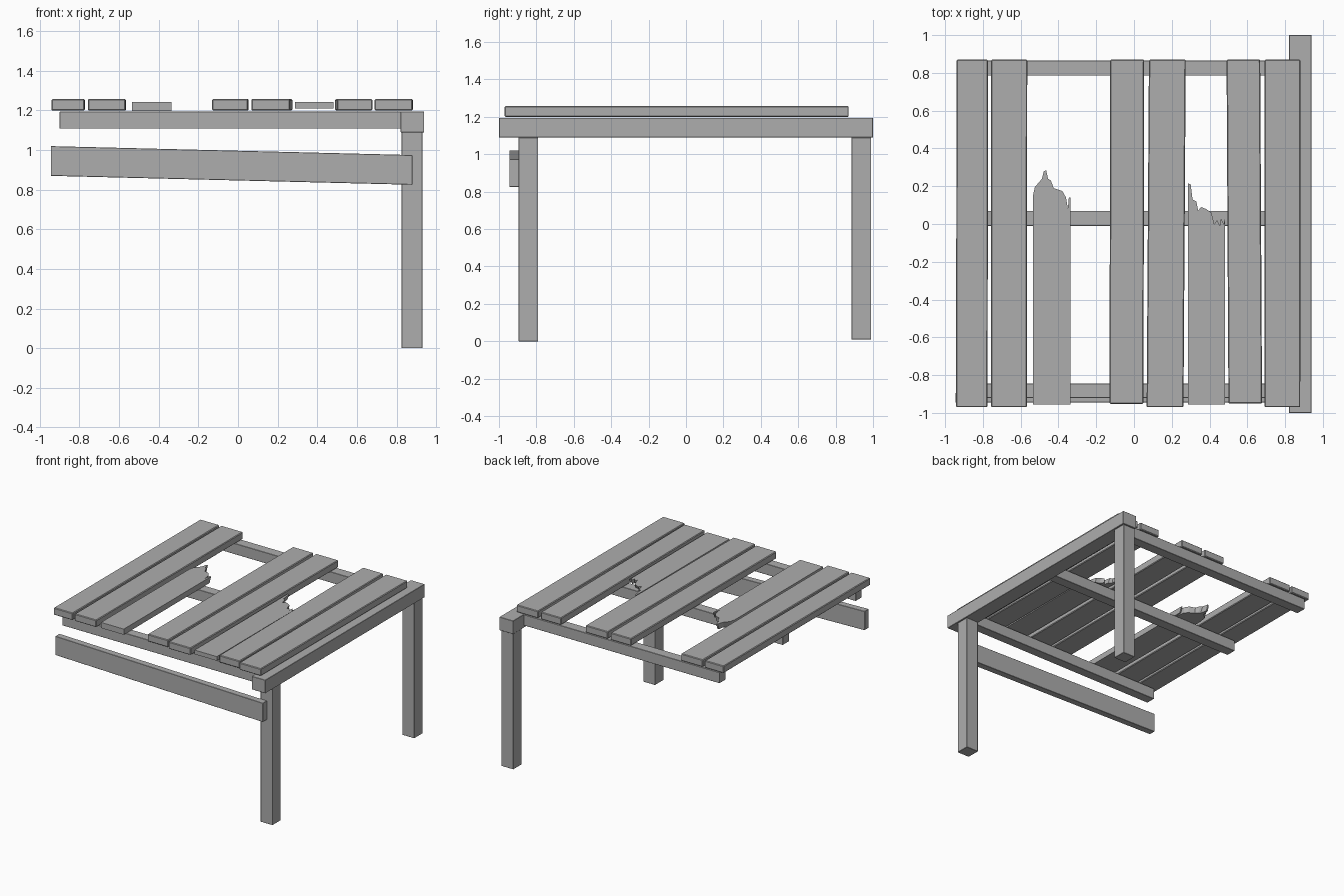
import bpy
import bmesh
import random

random.seed(4)
cube = bpy.data.objects.get("Cube")
if cube:
    bpy.data.objects.remove(cube, do_unlink=True)

wood = bpy.data.materials.new("weathered_grey")
wood.use_nodes = True
grey = (0.42, 0.42, 0.42, 1)
wood.diffuse_color = grey
wood.node_tree.nodes["Principled BSDF"].inputs["Base Color"].default_value = grey


def prism(name, outline, z0, z1, ragged=0, bevel=0.004):
    """Extrude an outline in plan; ragged shortens the underside of inner points."""
    bm = bmesh.new()
    low = []
    for i, (x, y) in enumerate(outline):
        pull = random.uniform(0, ragged) if i > 1 else 0
        low.append(bm.verts.new((x, y - pull, z0)))
    high = [bm.verts.new((x, y, z1)) for x, y in outline]
    bm.faces.new(low)
    bm.faces.new(high)
    n = len(outline)
    for i in range(n):
        j = (i + 1) % n
        bm.faces.new((low[i], low[j], high[j], high[i]))
    bmesh.ops.recalc_face_normals(bm, faces=bm.faces)
    mesh = bpy.data.meshes.new(name)
    bm.to_mesh(mesh)
    bm.free()
    mesh.materials.append(wood)
    obj = bpy.data.objects.new(name, mesh)
    bpy.context.collection.objects.link(obj)
    if bevel:
        mod = obj.modifiers.new("worn_edges", "BEVEL")
        mod.width = bevel
        mod.segments = 1
    return obj


def beam(name, x, y, z, skew=0, bevel=0.002):
    """Box from ranges; skew shifts the back end sideways."""
    outline = [(x[0], y[0]), (x[1], y[0]), (x[1] + skew, y[1]), (x[0] + skew, y[1])]
    return prism(name, outline, z[0], z[1], bevel=bevel)


# Side rail and its two legs
beam("side_rail", (0.82, 0.94), (-1, 1), (1.09, 1.195))
beam("front_leg", (0.825, 0.93), (-0.895, -0.79), (0, 1.09))
beam("back_leg", (0.825, 0.93), (0.885, 0.99), (0.01, 1.09))

# Joists under the top
for name, y0, y1 in (("front", -0.92, -0.845), ("middle", -0.01, 0.07), ("back", 0.785, 0.865)):
    beam(name + "_joist", (-0.9, 0.83), (y0, y1), (1.108, 1.194))

# Sagging front board
board = beam("front_board", (-0.945, 0.88), (-0.945, -0.893), (0.825, 0.975))
for v in board.data.vertices:
    v.co.z += 0.045 * (0.88 - v.co.x) / 1.825

# Whole top planks: left edge, right edge, front end, sideways skew
planks = [
    (-0.942, -0.775, -0.97, 0.002), (-0.758, -0.567, -0.97, 0.002),
    (-0.13, 0.05, -0.952, 0.004), (0.067, 0.262, -0.97, 0.012),
    (0.5, 0.678, -0.95, -0.01), (0.69, 0.88, -0.97, 0.002),
]
for i, (x0, x1, y0, skew) in enumerate(planks):
    beam(f"plank_{i + 1}", (x0, x1), (y0, 0.87), (1.2, 1.257), skew, 0.005)

# Snapped planks, splintered from right to left
thick_break = [
    (-0.335, 0.14), (-0.345, 0.14), (-0.35, 0.08), (-0.36, 0.14), (-0.38, 0.175),
    (-0.425, 0.19), (-0.44, 0.23), (-0.455, 0.24), (-0.465, 0.285), (-0.477, 0.28),
    (-0.487, 0.24), (-0.525, 0.195), (-0.535, 0.15),
]
thin_break = [
    (0.482, 0.03), (0.475, 0), (0.46, 0.03), (0.455, -0.01), (0.44, 0.02),
    (0.425, 0), (0.41, 0.06), (0.38, 0.08), (0.355, 0.09), (0.34, 0.07),
    (0.33, 0.12), (0.31, 0.13), (0.3, 0.21), (0.287, 0.215),
]
for name, edge, z0, z1 in (("thick_broken_plank", thick_break, 1.198, 1.243),
                           ("thin_broken_plank", thin_break, 1.21, 1.243)):
    front = [(edge[-1][0], -0.955), (edge[0][0], -0.955)]
    prism(name, front + edge, z0, z1, ragged=0.03, bevel=0)
